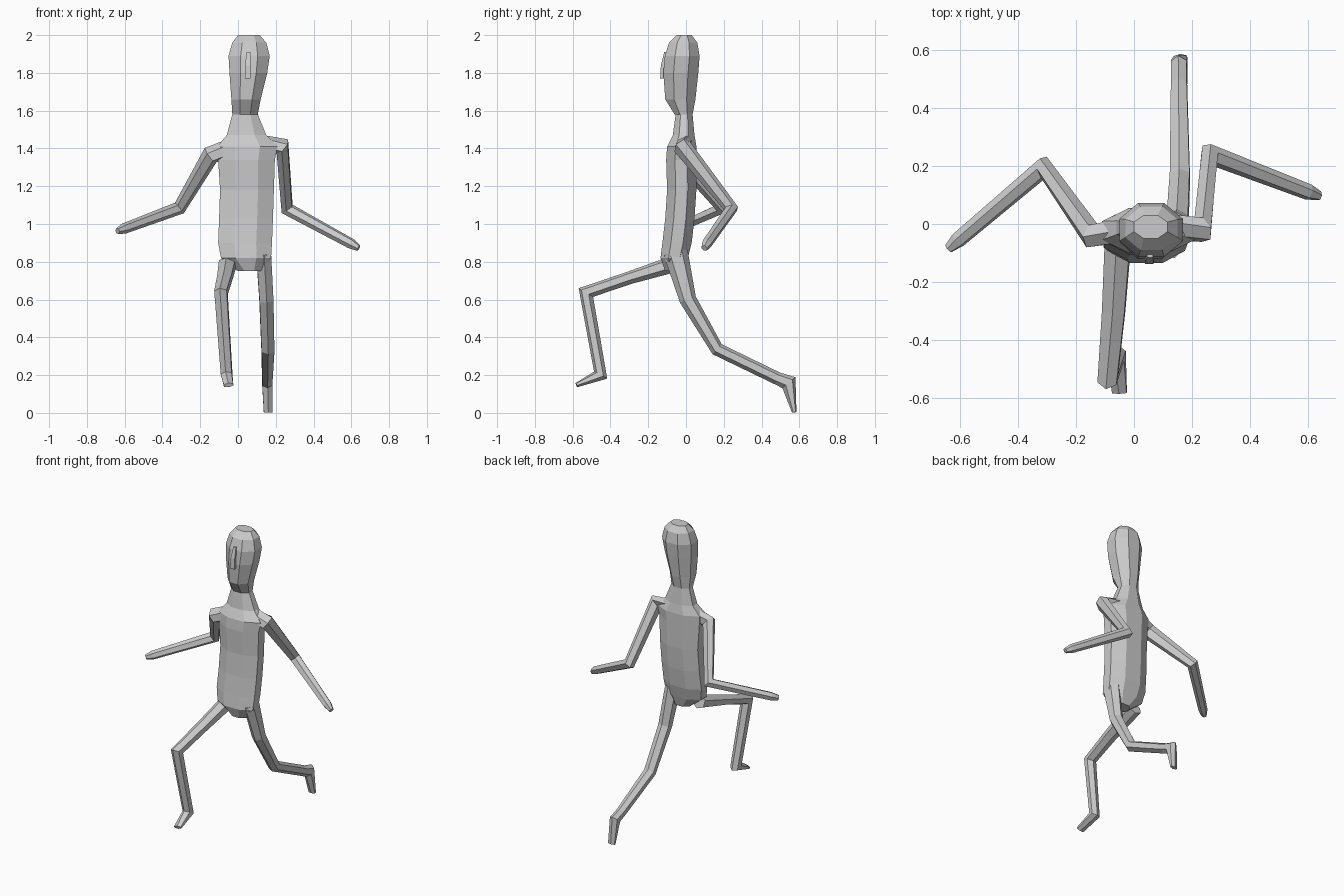
import bpy, bmesh
from math import cos, sin, pi
from mathutils import Vector


def skin(name, rings):
    """Bridge rings of points into a closed flat-shaded mesh."""
    bm = bmesh.new()
    loops = [[bm.verts.new(p) for p in ring] for ring in rings]
    n = len(loops[0])
    for a, b in zip(loops, loops[1:]):
        for i in range(n):
            j = (i + 1) % n
            bm.faces.new((a[i], a[j], b[j], b[i]))
    bm.faces.new(loops[0][::-1])
    bm.faces.new(loops[-1])
    bmesh.ops.recalc_face_normals(bm, faces=bm.faces[:])
    mesh = bpy.data.meshes.new(name)
    bm.to_mesh(mesh)
    bm.free()
    obj = bpy.data.objects.new(name, mesh)
    bpy.context.collection.objects.link(obj)
    return obj


def stack(name, sections, n=8):
    """Horizontal sections: z, x min, x max, y min, y max."""
    k = cos(pi / n)
    rings = []
    for z, x0, x1, y0, y1 in sections:
        cx, cy, rx, ry = (x0 + x1) / 2, (y0 + y1) / 2, (x1 - x0) / 2 / k, (y1 - y0) / 2 / k
        rings.append([(cx + rx * cos((i + .5) * 2 * pi / n),
                       cy + ry * sin((i + .5) * 2 * pi / n), z) for i in range(n)])
    return skin(name, rings)


def limb(name, path, n=6):
    """Mitred tube: x, y, z, radius across the bend plane, radius in it."""
    p = [Vector(q[:3]) for q in path]
    normal = (p[2] - p[1]).cross(p[-1] - p[2]).normalized()
    rings = []
    for i, q in enumerate(path):
        t = Vector()
        if i > 0:
            t += (p[i] - p[i - 1]).normalized()
        if i < len(p) - 1:
            t += (p[i + 1] - p[i]).normalized()
        t.normalize()
        up = t.cross(normal).normalized()
        side = up.cross(t)
        rings.append([p[i] + side * q[3] * cos((j + .5) * 2 * pi / n) * 1.12
                      + up * q[4] * sin((j + .5) * 2 * pi / n) for j in range(n)])
    return skin(name, rings)


# Torso from crotch to neck
stack("torso", [
    (0.75, 0.00, 0.12, -0.11, -0.01),
    (0.82, -0.09, 0.175, -0.135, 0.01),
    (0.90, -0.105, 0.18, -0.125, 0.03),
    (1.03, -0.10, 0.185, -0.11, 0.045),
    (1.18, -0.095, 0.19, -0.10, 0.055),
    (1.34, -0.105, 0.195, -0.105, 0.055),
    (1.41, -0.11, 0.21, -0.10, 0.055),
    (1.47, -0.06, 0.15, -0.07, 0.045),
    (1.58, -0.03, 0.105, -0.055, 0.035),
])

# Head and thin nose
stack("head", [
    (1.58, -0.03, 0.105, -0.06, 0.035),
    (1.66, -0.035, 0.12, -0.11, 0.05),
    (1.80, -0.045, 0.155, -0.12, 0.065),
    (1.89, -0.05, 0.168, -0.112, 0.072),
    (1.96, -0.03, 0.15, -0.09, 0.06),
    (2.00, 0.00, 0.115, -0.05, 0.03),
])
stack("nose", [
    (1.77, 0.037, 0.067, -0.137, -0.09),
    (1.84, 0.038, 0.068, -0.133, -0.09),
    (1.91, 0.045, 0.065, -0.115, -0.09),
], 4)

# Arms
limb("left_arm", [
    (0.11, -0.01, 1.43, .045, .04), (0.235, -0.02, 1.41, .045, .045),
    (0.26, 0.24, 1.08, .032, .04), (0.60, 0.11, 0.895, .025, .028),
    (0.638, 0.097, 0.872, .014, .018)])
limb("right_arm", [
    (-0.02, -0.02, 1.41, .045, .045), (-0.145, -0.04, 1.365, .045, .045),
    (-0.31, 0.195, 1.085, .032, .04), (-0.605, -0.055, 0.975, .025, .028),
    (-0.638, -0.085, 0.963, .014, .018)])

# Legs: front one bent forward, rear one trailing
limb("right_leg", [
    (-0.055, -0.06, 0.79, .045, .045), (-0.07, -0.30, 0.715, .04, .034),
    (-0.09, -0.53, 0.637, .034, .045), (-0.06, -0.452, 0.20, .03, .04),
    (-0.05, -0.58, 0.147, .026, .012)])
limb("left_leg", [
    (0.135, -0.055, 0.85, .04, .065), (0.15, 0.01, 0.60, .038, .045),
    (0.158, 0.165, 0.337, .035, .036), (0.155, 0.485, 0.182, .028, .034),
    (0.155, 0.545, 0.16, .028, .045), (0.16, 0.573, 0.003, .024, .012)])
